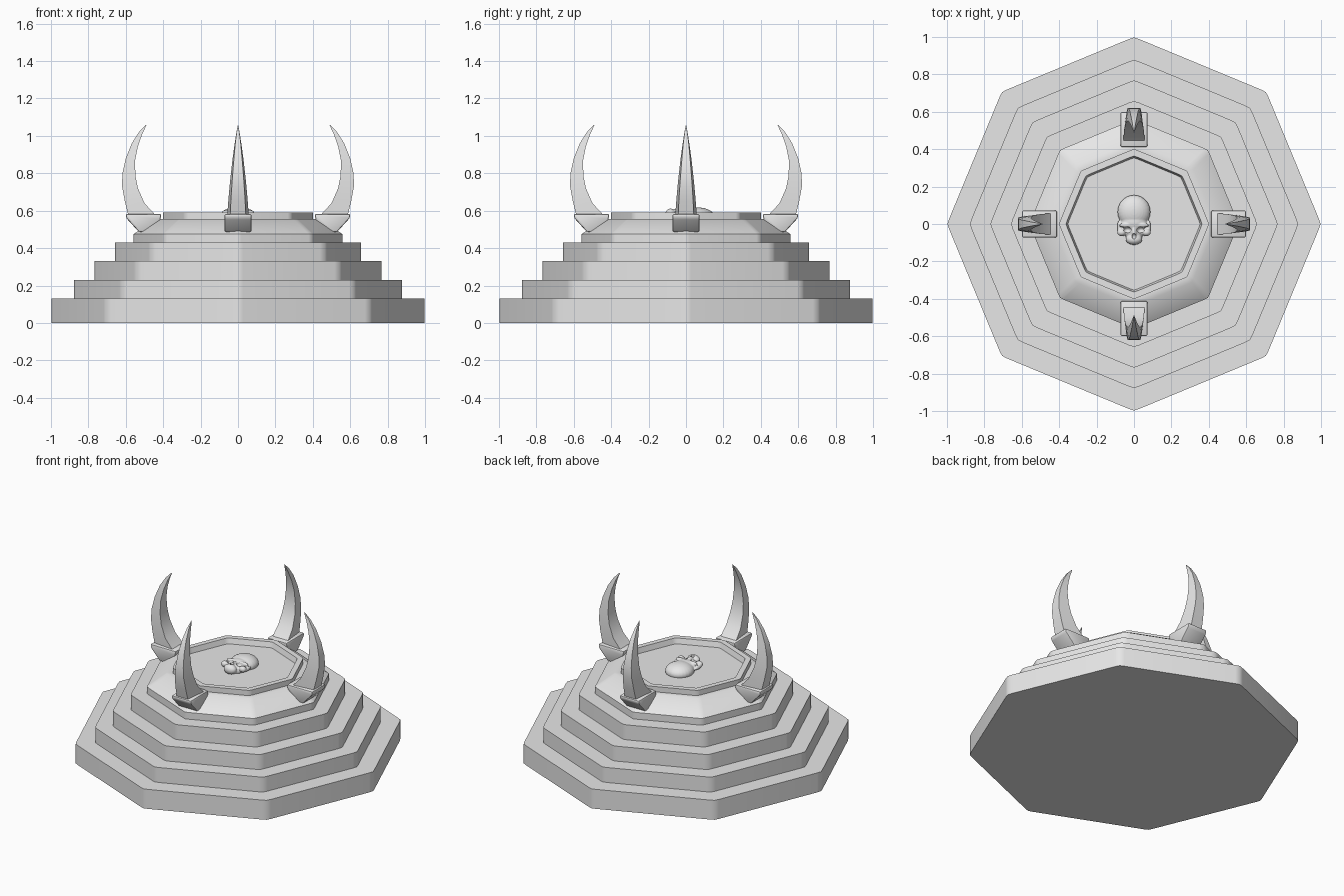
import bpy, bmesh, math
from mathutils import Matrix, Vector

old = bpy.data.objects.get("Cube")
if old:
    bpy.data.objects.remove(old, do_unlink=True)

stone = bpy.data.materials.new("pale grey stone")
stone.use_nodes = True
GREY = (0.8, 0.8, 0.8, 1)
stone.diffuse_color = GREY
stone.node_tree.nodes["Principled BSDF"].inputs["Base Color"].default_value = GREY


def finish(name, bm, angle=35):
    bmesh.ops.recalc_face_normals(bm, faces=bm.faces)
    mesh = bpy.data.meshes.new(name)
    bm.to_mesh(mesh)
    bm.free()
    mesh.materials.append(stone)
    ob = bpy.data.objects.new(name, mesh)
    bpy.context.collection.objects.link(ob)
    bpy.ops.object.select_all(action='DESELECT')
    ob.select_set(True)
    bpy.context.view_layer.objects.active = ob
    bpy.ops.object.shade_smooth_by_angle(angle=math.radians(angle))
    return ob


def loft(bm, rings, cap_start=True, cap_end=True):
    """Skin a list of equal-length point rings."""
    loops = [[bm.verts.new(p) for p in ring] for ring in rings]
    n = len(loops[0])
    for a, b in zip(loops, loops[1:]):
        for i in range(n):
            j = (i + 1) % n
            bm.faces.new((a[i], a[j], b[j], b[i]))
    if cap_start:
        bm.faces.new(loops[0][::-1])
    if cap_end:
        bm.faces.new(loops[-1])


def octagon(r, z, soft=0.03):
    """Octagon with a point on each axis and slightly rounded corners."""
    corners = [Vector((math.cos(k * math.pi / 4), math.sin(k * math.pi / 4), 0)) * r
               for k in range(8)]
    ring = []
    for k, c in enumerate(corners):
        before = (corners[k - 1] - c).normalized() * soft
        after = (corners[(k + 1) % 8] - c).normalized() * soft
        ring += [c + before, c + (before + after) * 0.12, c + after]
    return [p + Vector((0, 0, z)) for p in ring]


# Stepped platform
steps = [(1.0, 0, 0.13), (0.88, 0.13, 0.23), (0.77, 0.23, 0.33), (0.66, 0.33, 0.43)]
bm = bmesh.new()
loft(bm, [octagon(r, z) for r, low, high in steps for z in (low, high)])
finish("stepped_platform", bm)

# Altar top: plinth, sloped shoulder, rim and sunken floor
profile = [(0.56, 0.43), (0.56, 0.475), (0.44, 0.555), (0.402, 0.555),
           (0.402, 0.59), (0.365, 0.59), (0.355, 0.555)]
bm = bmesh.new()
loft(bm, [octagon(r, z, 0.02) for r, z in profile], cap_start=False)
finish("altar_top", bm)

# Horns and their wedge sockets, one on each axis
socket_side = [(0.41, 0.583), (0.60, 0.583), (0.597, 0.56), (0.53, 0.487),
               (0.50, 0.487), (0.415, 0.55)]
# outer x, outer z, inner x, inner z, half width
horn_path = [(0.585, 0.57, 0.435, 0.57, 0.058), (0.605, 0.65, 0.50, 0.64, 0.053),
             (0.62, 0.73, 0.535, 0.72, 0.046), (0.618, 0.80, 0.549, 0.79, 0.039),
             (0.60, 0.88, 0.55, 0.87, 0.030), (0.568, 0.96, 0.535, 0.945, 0.020),
             (0.53, 1.02, 0.512, 1.01, 0.010), (0.492, 1.06, 0.489, 1.058, 0.001)]
for side, turn in (("left", 0), ("back", 90), ("right", 180), ("front", 270)):
    spin = Matrix.Rotation(math.radians(turn), 4, 'Z')

    bm = bmesh.new()
    loft(bm, [[(x, y, z) for x, z in socket_side] for y in (-0.072, 0.072)])
    bmesh.ops.bevel(bm, geom=bm.edges[:], offset=0.009, segments=2,
                    profile=0.5, affect='EDGES', clamp_overlap=True)
    bm.transform(spin)
    finish(side + "_horn_socket", bm)

    bm = bmesh.new()
    loft(bm, [[(xo, -w * 0.72, zo), (xo, w * 0.72, zo), (xi, w, zi), (xi, -w, zi)]
              for xo, zo, xi, zi, w in horn_path])
    bm.transform(spin)
    finish(side + "_horn", bm, 40)


# Skull lying face up on the sunken floor
def blob(bm, centre, size):
    place = Matrix.Translation(centre) @ Matrix.Diagonal((*size, 1))
    bmesh.ops.create_uvsphere(bm, u_segments=24, v_segments=16, radius=1, matrix=place)


bm = bmesh.new()
blob(bm, (0, 0.065, 0.565), (0.088, 0.09, 0.052))      # cranium
blob(bm, (0, 0.01, 0.57), (0.072, 0.06, 0.042))        # forehead
blob(bm, (0, -0.035, 0.565), (0.06, 0.05, 0.038))      # face
blob(bm, (0, -0.082, 0.58), (0.044, 0.03, 0.032))      # upper jaw
blob(bm, (0, -0.05, 0.598), (0.014, 0.04, 0.016))      # nose bridge
for s in (-1, 1):
    blob(bm, (s * 0.04, -0.006, 0.597), (0.04, 0.013, 0.013))   # brow
    blob(bm, (s * 0.066, -0.045, 0.583), (0.024, 0.02, 0.02))   # cheekbone
    blob(bm, (s * 0.078, -0.015, 0.575), (0.012, 0.035, 0.012))  # cheek arch
skull = finish("skull", bm, 60)
remesh = skull.modifiers.new("merge", 'REMESH')
remesh.mode = 'VOXEL'
remesh.voxel_size = 0.004
remesh.use_smooth_shade = True
smooth = skull.modifiers.new("soften", 'SMOOTH')
smooth.iterations = 3

# Eye and nose hollows
bm = bmesh.new()
for s in (-1, 1):
    blob(bm, (s * 0.036, -0.032, 0.606), (0.022, 0.017, 0.024))
blob(bm, (0, -0.066, 0.612), (0.011, 0.015, 0.018))
cutter = finish("skull_hollow_cutter", bm, 60)
cutter.hide_render = True
cutter.hide_viewport = True
cut = skull.modifiers.new("hollows", 'BOOLEAN')
cut.operation = 'DIFFERENCE'
cut.object = cutter
